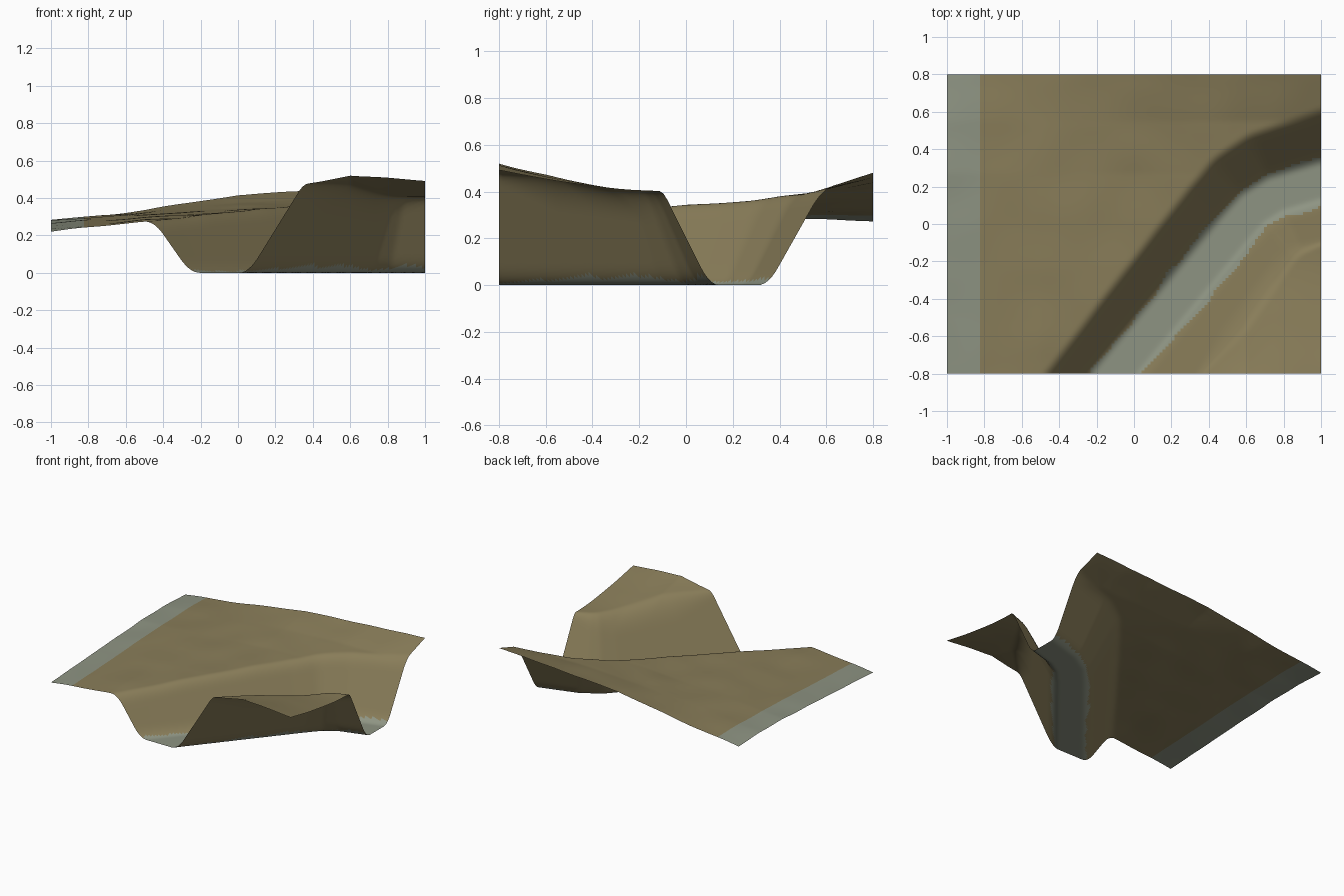
import bpy, bmesh
from mathutils import Vector, noise

cube = bpy.data.objects.get("Cube")
if cube:
    bpy.data.objects.remove(cube, do_unlink=True)


def make_material(name, rgb):
    mat = bpy.data.materials.new(name)
    mat.use_nodes = True
    mat.diffuse_color = (*rgb, 1)
    mat.node_tree.nodes["Principled BSDF"].inputs["Base Color"].default_value = (*rgb, 1)
    return mat


def interp(points, x):
    """Piecewise linear curve through (x, value) pairs."""
    if x <= points[0][0]:
        return points[0][1]
    for (xa, a), (xb, b) in zip(points, points[1:]):
        if x <= xb:
            return a + (b - a) * (x - xa) / (xb - xa)
    return points[-1][1]


def smooth_min(a, b, k):
    h = max(k - abs(a - b), 0) / k
    return min(a, b) - h * h * k / 4


# Centre line of the canyon floor, running past both ends of the sheet
COURSE = [Vector(p) for p in
          [(-0.43, -1.2), (-0.1, -0.8), (0.54, -0.03), (0.64, 0.08), (0.76, 0.155), (1.4, 0.345)]]


def offset_from_course(x, y):
    """Signed distance to the canyon centre line, positive on the broad side."""
    p, best = Vector((x, y)), None
    for a, b in zip(COURSE, COURSE[1:]):
        d = b - a
        t = min(max((p - a).dot(d) / d.length_squared, 0), 1)
        gap = p - (a + d * t)
        if best is None or gap.length < abs(best):
            side = d.x * (p.y - a.y) - d.y * (p.x - a.x)
            best = gap.length if side > 0 else -gap.length
    return best


# Broad plateau: height along x for each row in y
ROW_X = (-1, -0.5, 0, 0.5, 1)
ROWS = [(-0.8, (0.22, 0.275, 0.30, 0.31, 0.31)),
        (-0.27, (0.25, 0.295, 0.325, 0.34, 0.35)),
        (0.27, (0.28, 0.315, 0.345, 0.37, 0.375)),
        (0.55, (0.282, 0.325, 0.375, 0.395, 0.40)),
        (0.8, (0.272, 0.335, 0.415, 0.45, 0.48))]


def broad_plateau(x, y):
    return interp([(ry, interp(list(zip(ROW_X, row)), x)) for ry, row in ROWS], y)


# Corner plateau: crest along the front edge, easing down toward the canyon
CREST = [(0.3, 0.465), (0.45, 0.488), (0.6, 0.522), (0.8, 0.508), (1, 0.492)]


def corner_plateau(x, y):
    fade = max(0, (-0.13 - y) / 0.67) ** 1.5
    return 0.4 + (interp(CREST, x) - 0.4) * fade


def height(x, y):
    s = offset_from_course(x, y)
    t = max(abs(s) - 0.08, 0)
    rise = t * t / 0.16 if t < 0.08 else t - 0.04
    ripple = 0.006 * noise.noise(Vector((x * 4, y * 4, 0)))
    if s > 0:
        return max(smooth_min(broad_plateau(x, y) + ripple, rise * 1.85, 0.07), 0)
    # The corner rim is crisp at the sheet's border and worn down inside it
    inset = max(min(1 - x, y + 0.8), 0)
    wear = 0.035 + 0.1 * min(inset * 4, 1)
    return max(smooth_min(corner_plateau(x, y) + ripple, rise * 2.1, wear), 0)


# Terrain sheet
bm = bmesh.new()
bmesh.ops.create_grid(bm, x_segments=125, y_segments=100, size=1)
for v in bm.verts:
    v.co.y *= 0.8
    v.co.z = height(v.co.x, v.co.y)

# Grey shore strip and canyon bed, earth elsewhere
BED = [(-0.1, 0.102), (0.3, 0.126), (1, 0.126)]
for f in bm.faces:
    c = f.calc_center_median()
    edge = interp(BED, c.x) + 0.025 * noise.noise(Vector((c.x * 6, c.y * 6, 3)))
    on_bed = abs(offset_from_course(c.x, c.y)) < edge
    f.material_index = 1 if on_bed or c.x < -0.82 else 0
    f.smooth = True

mesh = bpy.data.meshes.new("canyon_terrain")
bm.to_mesh(mesh)
bm.free()
mesh.materials.append(make_material("dry earth", (0.25, 0.205, 0.1)))
mesh.materials.append(make_material("grey gravel", (0.27, 0.295, 0.225)))
terrain = bpy.data.objects.new("canyon_terrain", mesh)
bpy.context.collection.objects.link(terrain)
